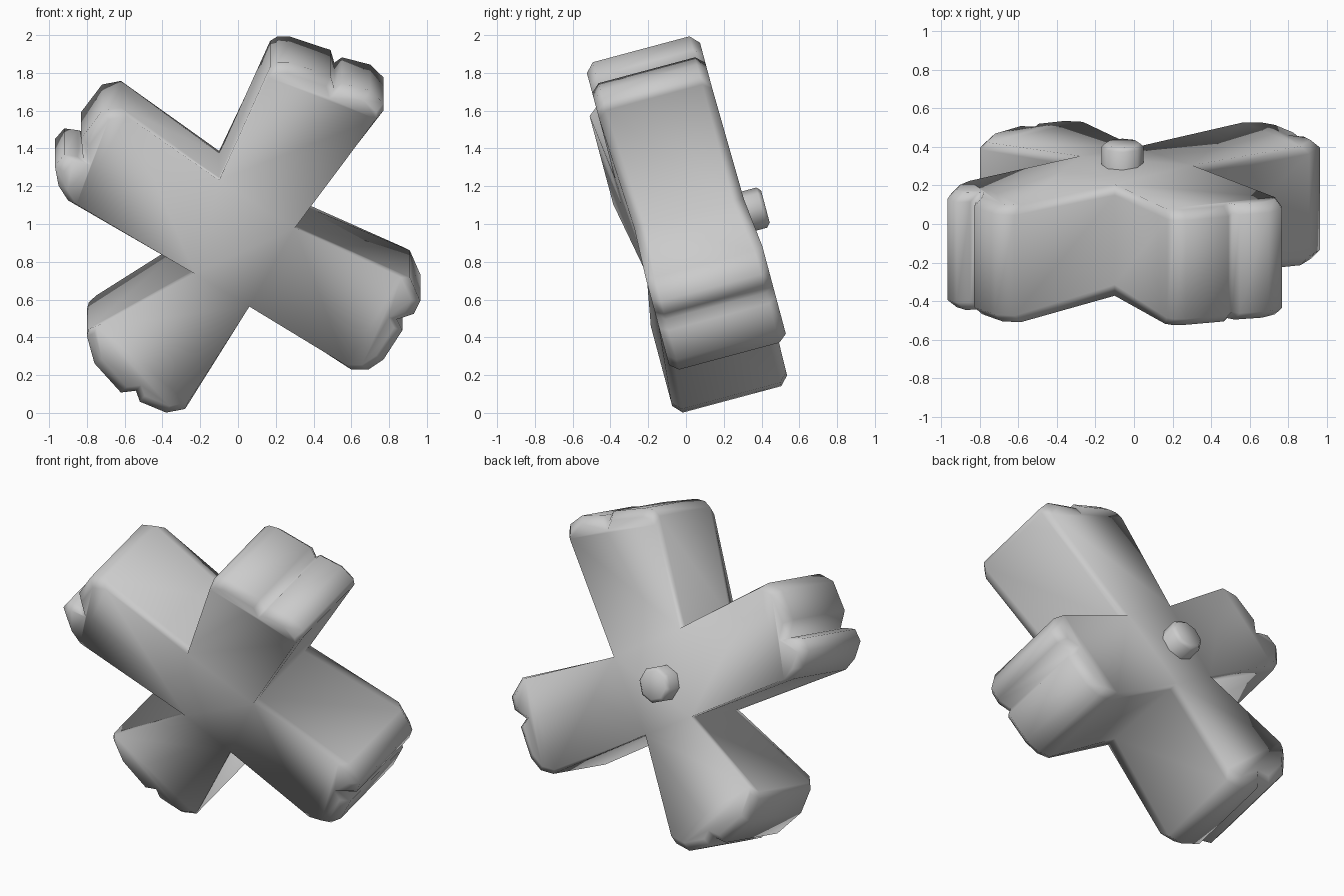
import bpy, bmesh, math
from mathutils import Matrix, Vector

cube = bpy.data.objects.get("Cube")
if cube:
    bpy.data.objects.remove(cube, do_unlink=True)

# The whole piece leans forward about the x axis
LEAN = Matrix.Translation((0, 0, 1)) @ Matrix.Rotation(math.radians(15), 4, "X")

grey = bpy.data.materials.new("plain grey")
grey.use_nodes = True
grey.diffuse_color = (0.6, 0.6, 0.6, 1)
grey.node_tree.nodes["Principled BSDF"].inputs["Base Color"].default_value = grey.diffuse_color


def finish(bm, name, angle):
    bmesh.ops.recalc_face_normals(bm, faces=bm.faces)
    bm.transform(LEAN)
    mesh = bpy.data.meshes.new(name)
    bm.to_mesh(mesh)
    bm.free()
    mesh.materials.append(grey)
    obj = bpy.data.objects.new(name, mesh)
    bpy.context.collection.objects.link(obj)
    bpy.ops.object.select_all(action="DESELECT")
    obj.select_set(True)
    bpy.context.view_layer.objects.active = obj
    bpy.ops.object.shade_smooth_by_angle(angle=math.radians(angle))


# Each arm: front and back depth, then its notched tip
ARMS = [
    (-.345, .285,
     [(-.9, .21), (-.95, .29), (-.97, .4), (-.92, .46), (-.85, .45), (-.82, .44),
      (-.83, .55), (-.72, .7), (-.62, .72)]),
    (-.3, .32,
     [(.17, .93), (.21, .955), (.27, .955), (.49, .88), (.51, .81), (.55, .84),
      (.7, .8), (.77, .73), (.77, .69)]),
    (-.28, .36,
     [(.91, -.23), (.965, -.36), (.93, -.43), (.84, -.46), (.87, -.52),
      (.77, -.68), (.69, -.735), (.6, -.735)]),
    (-.32, .31,
     [(-.28, -.94), (-.38, -.96), (-.52, -.9), (-.54, -.84), (-.62, -.85),
      (-.76, -.69), (-.8, -.54), (-.79, -.5)]),
]
# Inner corner before each arm: its front end and its back end
CORNERS = [
    ((-.23, -.27, -.2), (-.28, .32, -.17)),
    ((-.1, -.3, .32), (-.1, .3, .32)),
    ((.3, -.27, .05), (.3, .33, .05)),
    ((.06, -.27, -.38), (.01, .32, -.35)),
]
BEVEL, TAPER = .045, .95

# Crossed body: four rings through the thickness, chamfered at the tips
bm = bmesh.new()


def tip_column(point, front, back):
    x, z = point
    layers = ((front, TAPER), (front + BEVEL, 1), (back - BEVEL, 1), (back, TAPER))
    return [bm.verts.new((x * s, y, z * s)) for y, s in layers]


def corner_column(front, back):
    front, back = Vector(front), Vector(back)
    return [bm.verts.new(front.lerp(back, t)) for t in (0, .1, .9, 1)]


corners = [corner_column(*ends) for ends in CORNERS]
for i, (front, back, tip) in enumerate(ARMS):
    points = [tip_column(p, front, back) for p in tip]
    before, after = corners[i], corners[(i + 1) % len(corners)]
    border = [before] + points + [after]
    for a, b in zip(border, border[1:]):
        for k in range(len(a) - 1):
            bm.faces.new((a[k], b[k], b[k + 1], a[k + 1]))
    for layer in (0, -1):
        # Long face of the arm, then the small cap around its tip
        bm.faces.new((before[layer], points[0][layer], points[-1][layer], after[layer]))
        bm.faces.new([p[layer] for p in points])
for layer in (0, -1):
    bm.faces.new([c[layer] for c in corners])
finish(bm, "crossed_body", 180)

# Small round knob on the back, with a chamfered rim
bm = bmesh.new()
place = Matrix.Translation((-.06, .34, -.02)) @ Matrix.Rotation(math.radians(90), 4, "X")
bmesh.ops.create_cone(bm, cap_ends=True, segments=8, radius1=.11, radius2=.11,
                      depth=.18, matrix=place)
rim = [e for e in bm.edges if all(v.co.y > .4 for v in e.verts)]
bmesh.ops.bevel(bm, geom=rim, offset=.02, segments=1, affect="EDGES")
finish(bm, "back_knob", 60)
